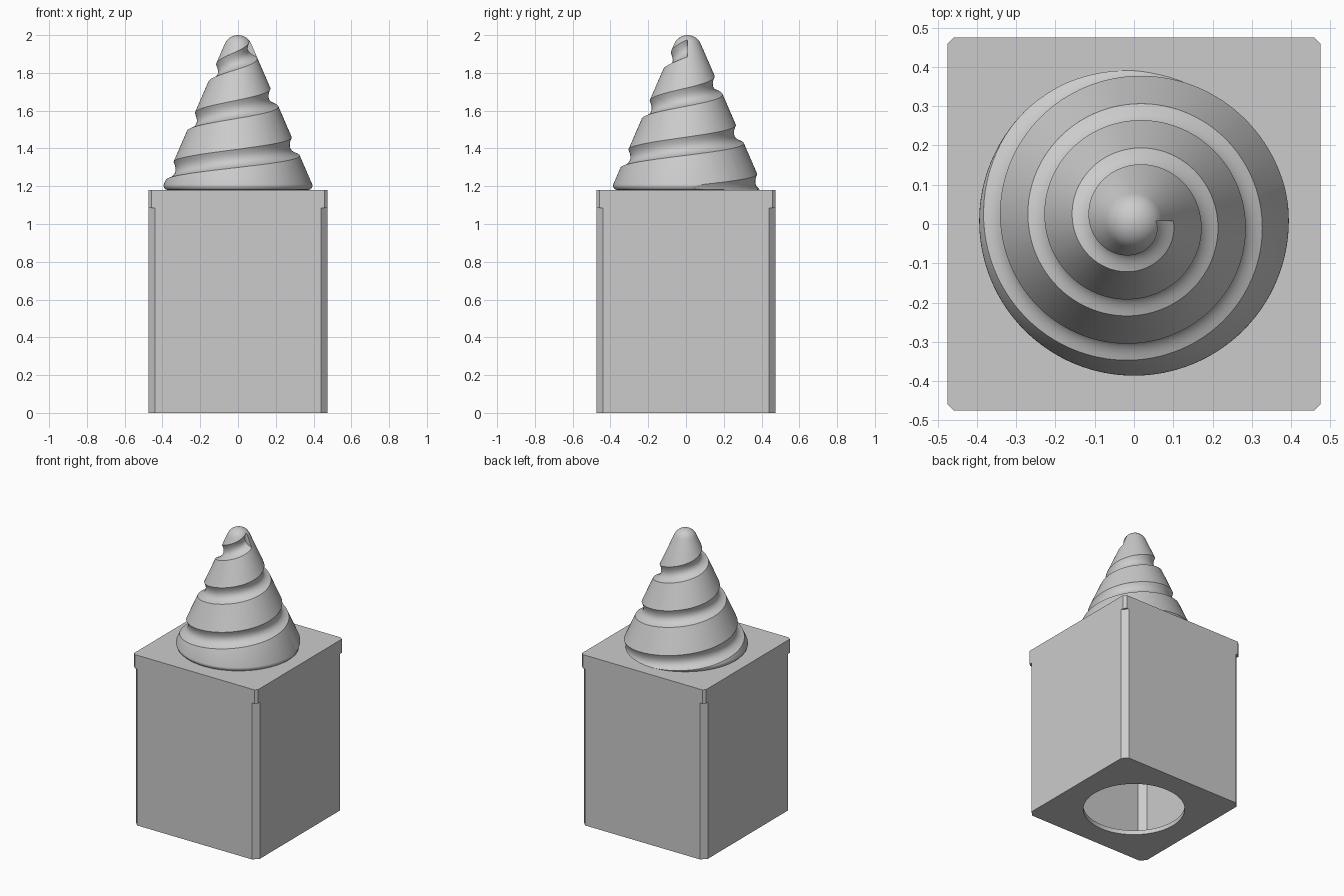
import bpy, bmesh, math
from math import sin, cos, pi

if "Cube" in bpy.data.objects:
    bpy.data.objects.remove(bpy.data.objects["Cube"])

grey = bpy.data.materials.new("plain grey")
grey.diffuse_color = (0.6, 0.6, 0.6, 1)
grey.use_nodes = True
grey.node_tree.nodes["Principled BSDF"].inputs["Base Color"].default_value = grey.diffuse_color


def skin(name, loops):
    """Join equal-length point loops into a closed, capped solid."""
    bm = bmesh.new()
    rings = [[bm.verts.new(p) for p in loop] for loop in loops]
    n = len(rings[0])
    for a, b in zip(rings, rings[1:]):
        for i in range(n):
            j = (i + 1) % n
            bm.faces.new((a[i], a[j], b[j], b[i]))
    bm.faces.new(rings[0][::-1])
    bm.faces.new(rings[-1])
    bmesh.ops.recalc_face_normals(bm, faces=bm.faces)
    mesh = bpy.data.meshes.new(name)
    bm.to_mesh(mesh)
    bm.free()
    mesh.materials.append(grey)
    obj = bpy.data.objects.new(name, mesh)
    bpy.context.collection.objects.link(obj)
    return obj


def cut(obj, cutter):
    """Subtract the cutter and remove it."""
    mod = obj.modifiers.new("cut", 'BOOLEAN')
    mod.operation, mod.solver, mod.object = 'DIFFERENCE', 'EXACT', cutter
    bpy.context.view_layer.objects.active = obj
    bpy.ops.object.modifier_apply(modifier=mod.name)
    bpy.data.objects.remove(cutter)


def octagon(h, c, z):
    """Square of half-width h with corners chamfered by c."""
    k = h - c
    return [(h, -k, z), (h, k, z), (k, h, z), (-k, h, z),
            (-h, k, z), (-h, -k, z), (-k, -h, z), (k, -h, z)]


def circle(r, z, n=96, cy=0.0):
    return [(r * cos(2 * pi * i / n), cy + r * sin(2 * pi * i / n), z) for i in range(n)]


# Hollow box: wide corner chamfers below, narrow ones on the top band
H, TOP = 0.475, 1.18
box = skin("box_body", [octagon(H, 0.035, 0), octagon(H, 0.035, 1.085),
                        octagon(H, 0.017, 1.085), octagon(H, 0.017, TOP)])
cut(box, skin("cavity_cutter", [octagon(0.45, 0.04, 0.03), octagon(0.45, 0.04, 1.15)]))
cut(box, skin("hole_cutter", [circle(0.32, -0.1), circle(0.32, 0.1)]))

# Cone with rolled base edge and domed tip
CY, SLOPE, R0, Z0 = 0.008, 0.434, 0.393, 1.21
TIP = 0.0764
tilt = math.atan(SLOPE)
profile = [(0.372, TOP), (0.383, 1.183), (0.391, 1.192), (0.394, 1.202)]
profile += [(R0 - SLOPE * (z - Z0), z) for z in (1.21, 1.4, 1.6, 1.8)]
for i in range(9):
    a = tilt + (pi / 2 - tilt) * i / 9
    profile.append((TIP * cos(a), 2 - TIP + TIP * sin(a)))
profile.append((0.003, 2.0))
cone = skin("spiral_cone", [circle(r, z, 128, CY) for r, z in profile])


# Helical groove: an arc section swept clockwise down the cone
def groove_section(t):
    on_cone = lambda r: (r, Z0 + (R0 - r) / SLOPE)
    lower = 0.1 + 0.113 * t
    (ru, zu), (rl, zl) = on_cone(lower - 0.042), on_cone(lower)
    nr, nz = cos(tilt), sin(tilt)
    pts = []
    for i in range(11):
        f = i / 10
        d = 0.03 * (1 - (2 * f - 1) ** 2)
        pts.append((ru + (rl - ru) * f - nr * d, zu + (zl - zu) * f - nz * d))
    out = 0.05
    pts += [(rl + nr * out, zl + nz * out), (ru + nr * out, zu + nz * out)]
    a = -2 * pi * t
    return [(r * cos(a), CY + r * sin(a), z) for r, z in pts]


STEPS = 96
cut(cone, skin("groove_cutter", [groove_section(i / STEPS) for i in range(int(3.15 * STEPS))]))

# Smooth the curved surfaces, keep hard edges
for obj in (box, cone):
    bpy.ops.object.select_all(action='DESELECT')
    obj.select_set(True)
    bpy.context.view_layer.objects.active = obj
    bpy.ops.object.shade_smooth_by_angle(angle=math.radians(25))
